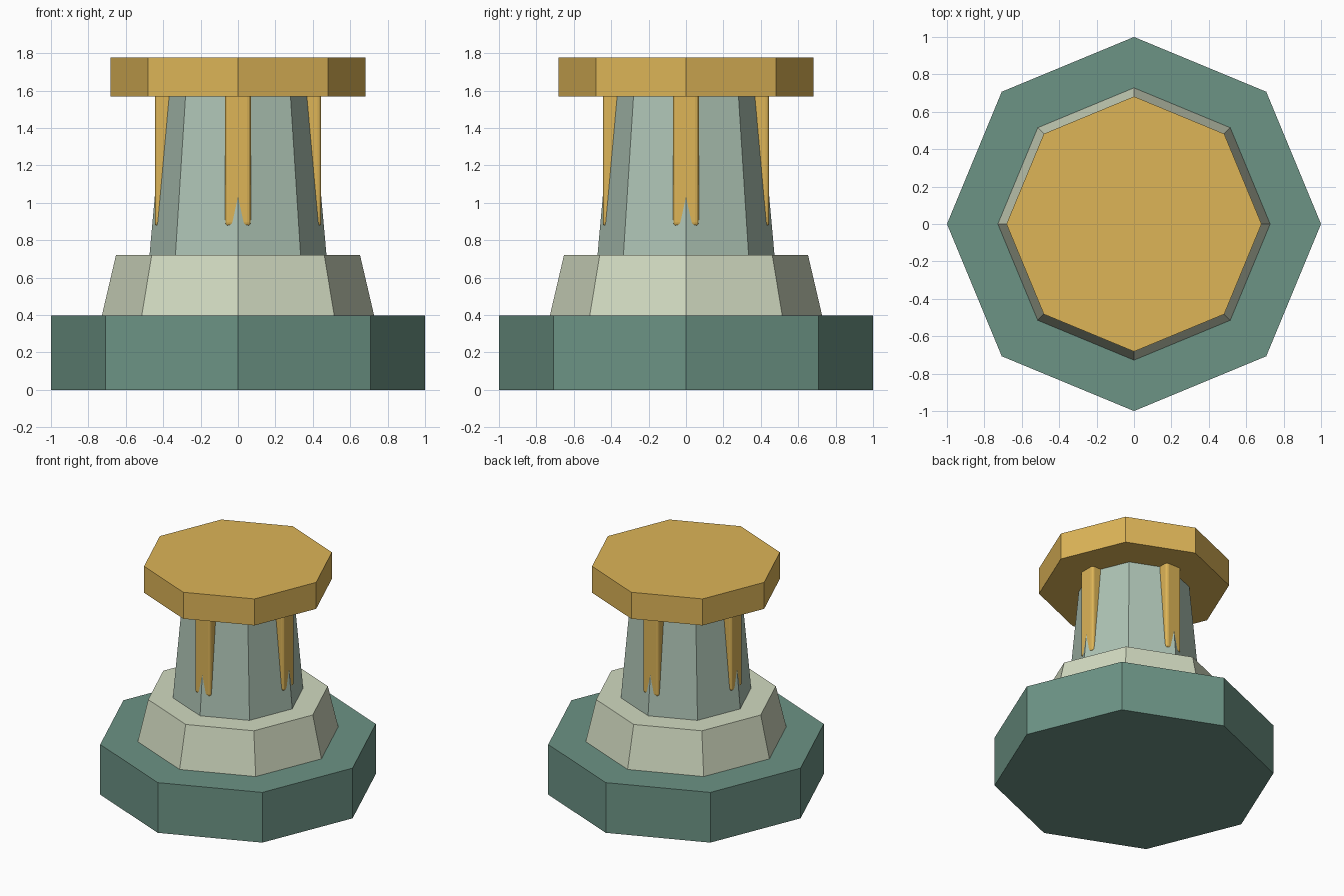
import bpy
from math import cos, sin, pi

if "Cube" in bpy.data.objects:
    bpy.data.objects.remove(bpy.data.objects["Cube"])


def material(name, rgb):
    m = bpy.data.materials.new(name)
    m.diffuse_color = (*[(c / 255) ** 2.2 for c in rgb], 1)
    m.use_nodes = True
    m.node_tree.nodes["Principled BSDF"].inputs["Base Color"].default_value = m.diffuse_color
    return m


GREEN = material("dark_green", (108, 146, 132))
CREAM = material("pale_stone", (208, 217, 191))
SAGE = material("sage", (172, 194, 179))
GOLD = material("gold", (220, 179, 88))


def octagon(name, r_bottom, r_top, z0, z1, mat):
    """Eight-sided tapered block with corners on the axes."""
    bpy.ops.mesh.primitive_cone_add(vertices=8, radius1=r_bottom, radius2=r_top,
                                    depth=z1 - z0, location=(0, 0, (z0 + z1) / 2))
    ob = bpy.context.object
    ob.name = name
    ob.data.materials.append(mat)
    return ob


# Stacked octagonal body
octagon("base", 1.0, 1.0, 0, 0.396, GREEN)
octagon("collar", 0.728, 0.652, 0.396, 0.722, CREAM)
octagon("column", 0.473, 0.397, 0.722, 1.567, SAGE)
octagon("cap", 0.682, 0.682, 1.567, 1.776, GOLD)

# Four rounded upright ribs over the column corners, tops buried in the cap
Z0, Z1, WIDTH, DEPTH, OUTER = 0.874, 1.6, 0.138, 0.13, 0.445
for i, side in enumerate(("right", "back", "left", "front")):
    a = i * pi / 2
    r = OUTER - DEPTH / 2
    bpy.ops.mesh.primitive_cube_add(size=1, location=(r * cos(a), r * sin(a), (Z0 + Z1) / 2),
                                    rotation=(0, 0, a))
    rib = bpy.context.object
    rib.name = "rib_" + side
    rib.scale = (DEPTH, WIDTH, Z1 - Z0)
    bpy.ops.object.transform_apply(location=False, rotation=False, scale=True)
    rib.data.materials.append(GOLD)
    bevel = rib.modifiers.new("rounded_edges", 'BEVEL')
    bevel.width = 0.02
    bevel.segments = 3
